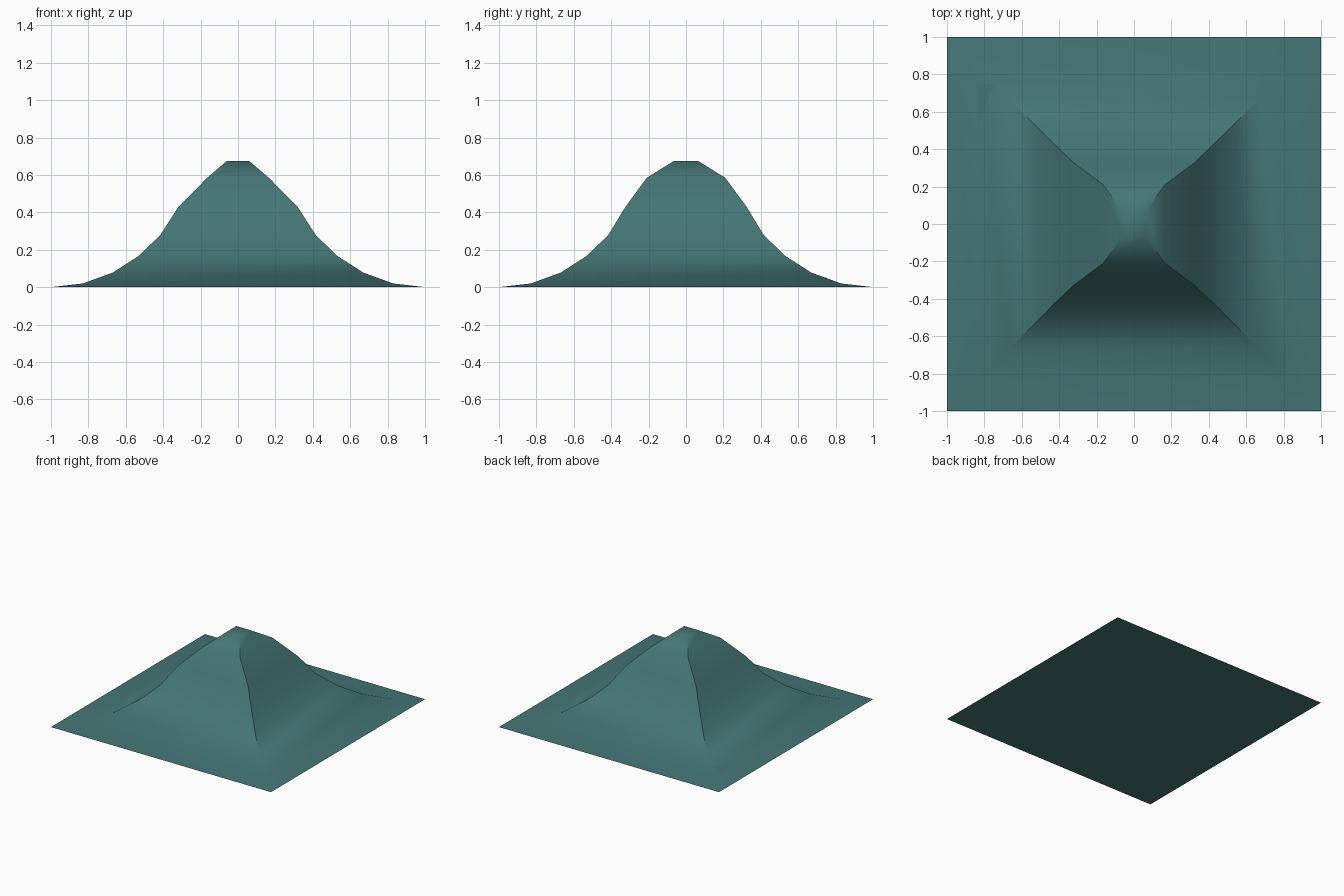
import bpy, bmesh

if "Cube" in bpy.data.objects:
    bpy.data.objects.remove(bpy.data.objects["Cube"])

mat = bpy.data.materials.new("teal")
mat.diffuse_color = (0.06, 0.18, 0.18, 1)
mat.use_nodes = True
mat.node_tree.nodes["Principled BSDF"].inputs["Base Color"].default_value = mat.diffuse_color


def make_object(name, bm):
    mesh = bpy.data.meshes.new(name)
    bm.to_mesh(mesh)
    bm.free()
    obj = bpy.data.objects.new(name, mesh)
    bpy.context.collection.objects.link(obj)
    mesh.materials.append(mat)
    return obj


# Hill: stacked rectangular rings (half width x, half depth y, height)
rings = [(1, 1, 0), (0.97, 0.97, 0.004), (0.83, 0.83, 0.02), (0.67, 0.67, 0.078),
         (0.53, 0.53, 0.168), (0.415, 0.415, 0.28), (0.32, 0.325, 0.428),
         (0.165, 0.21, 0.585), (0.06, 0.065, 0.675)]
bm = bmesh.new()
loops = [[bm.verts.new((sx * x, sy * y, z))
          for sx, sy in ((-1, -1), (1, -1), (1, 1), (-1, 1))] for x, y, z in rings]
for low, high in zip(loops, loops[1:]):
    for i in range(4):
        j = (i + 1) % 4
        bm.faces.new((low[i], low[j], high[j], high[i]))
bm.faces.new(loops[-1])
bm.faces.new(loops[0][::-1])
hill = make_object("hill", bm)
bpy.context.view_layer.objects.active = hill
hill.select_set(True)
bpy.ops.object.shade_smooth_by_angle(angle=0.72)

# Small loose triangle lying on the back left slope
bm = bmesh.new()
bm.faces.new([bm.verts.new(p) for p in
              ((-0.84, 0.5, 0.021), (-0.75, 0.75, 0.051), (-0.84, 0.75, 0.021))])
bm.normal_update()
for f in bm.faces:
    if f.normal.z < 0:
        f.normal_flip()
make_object("slope_patch", bm)
